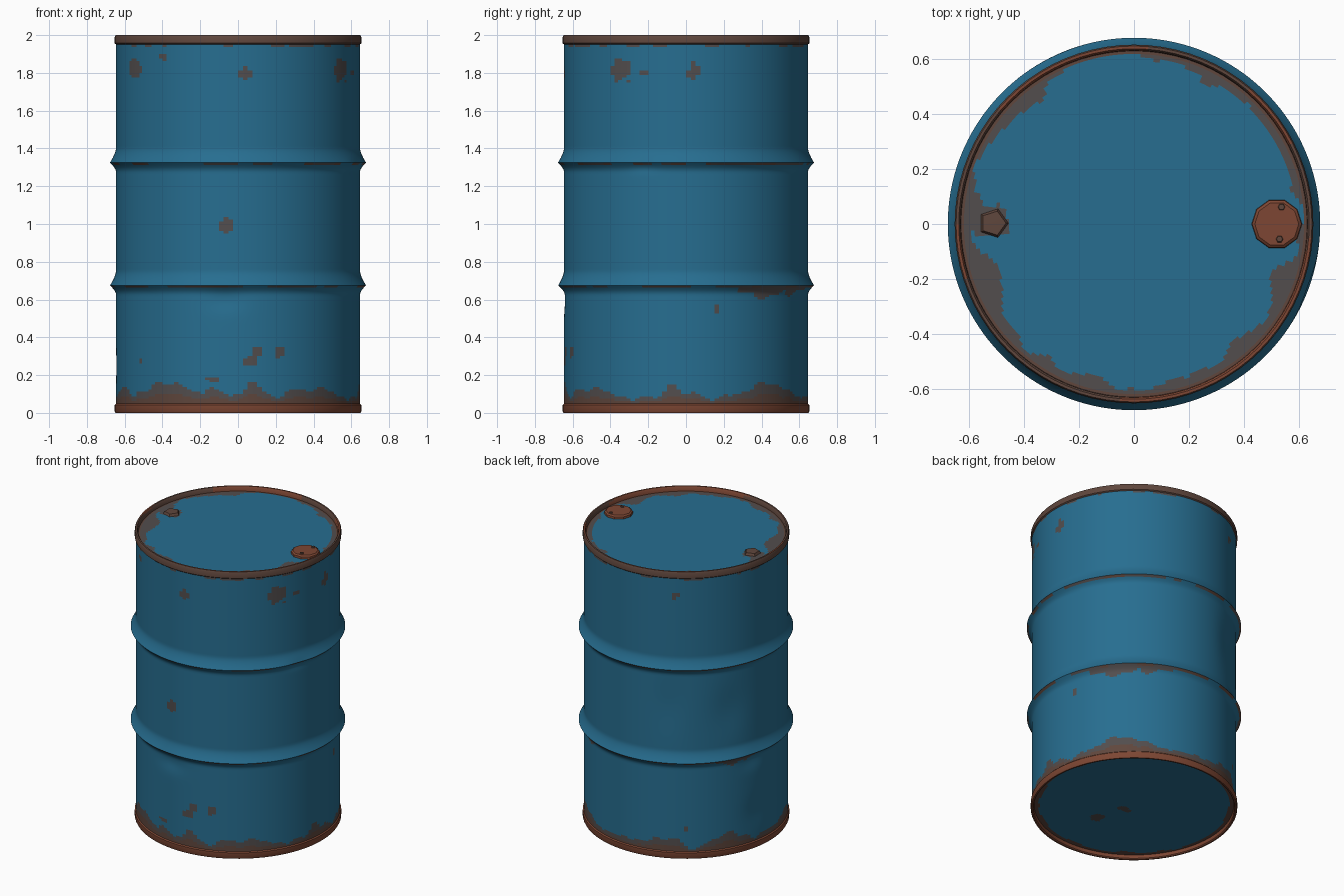
import bpy, bmesh, math
from mathutils import Vector, noise

if "Cube" in bpy.data.objects:
    bpy.data.objects.remove(bpy.data.objects["Cube"])

SEG = 160


def material(name, rgb):
    m = bpy.data.materials.new(name)
    m.diffuse_color = (*rgb, 1)
    m.use_nodes = True
    m.node_tree.nodes["Principled BSDF"].inputs["Base Color"].default_value = m.diffuse_color
    return m


BLUE, GREY, BROWN, RUST = range(4)
MATS = [material("blue paint", (0.020, 0.155, 0.280)),
        material("grey brown stain", (0.085, 0.075, 0.075)),
        material("dark brown rust", (0.115, 0.062, 0.046)),
        material("orange rust", (0.205, 0.062, 0.033))]


def rough(p, scale, seed=0.0):
    return noise.noise(Vector(p) * scale + Vector((seed, seed, seed)))


def ang_gap(a, b):
    return (a - b + 180) % 360 - 180


def finish(bm, name, rule):
    """Colour every face by a rule on its centre, then smooth shade."""
    for f in bm.faces:
        f.material_index = rule(f.calc_center_median())
    me = bpy.data.meshes.new(name)
    bm.to_mesh(me)
    bm.free()
    for m in MATS:
        me.materials.append(m)
    ob = bpy.data.objects.new(name, me)
    bpy.context.collection.objects.link(ob)
    bpy.ops.object.select_all(action='DESELECT')
    ob.select_set(True)
    bpy.context.view_layer.objects.active = ob
    bpy.ops.object.shade_smooth_by_angle(angle=math.radians(35))
    return ob


def lathe(name, profile, rule, seg=SEG, at=(0, 0), dent=None):
    """Spin (radius, z) points; radius 0 becomes a closed centre."""
    bm = bmesh.new()
    rows = []
    for r, z in profile:
        if r == 0:
            rows.append([bm.verts.new((*at, z))] * seg)
            continue
        row = []
        for k in range(seg):
            a = 2 * math.pi * k / seg
            rr = r - (dent(math.degrees(a), z) if dent else 0)
            row.append(bm.verts.new((at[0] + rr * math.cos(a), at[1] + rr * math.sin(a), z)))
        rows.append(row)
    for lo, hi in zip(rows, rows[1:]):
        for k in range(seg):
            n = (k + 1) % seg
            loop = list(dict.fromkeys((lo[k], lo[n], hi[n], hi[k])))
            bm.faces.new(loop)
    return finish(bm, name, rule)


# --- Body: straight wall with two pinched hoops ---
HOOPS = (0.675, 1.325)


def wall_radius(z):
    r = 0.646
    for h in HOOPS:
        d = z - h
        t = max(0, 1 - abs(d) / (0.075 if d > 0 else 0.045))
        r += 0.032 * t ** 1.5
    return r


# shallow dents: angle, z, angular width, height, depth
DENTS = [(-96, 0.60, 9, 0.06, 0.012), (150, 1.0, 10, 0.16, 0.010),
         (115, 1.05, 8, 0.18, 0.008), (165, 0.62, 8, 0.06, 0.010),
         (-20, 1.31, 7, 0.03, 0.008), (170, 0.25, 9, 0.10, 0.008)]


def wall_dent(a, z):
    return sum(d * math.exp(-(ang_gap(a, c) / w) ** 2 - ((z - h) / t) ** 2)
               for c, h, w, t, d in DENTS)


# rust spots: angle, z, half width, half height
SPOTS = [(-148, 1.82, .055, .05), (-128, 1.88, .02, .02), (-86.5, 1.80, .028, .035),
         (-33, 1.81, .065, .06), (-20, 1.80, .02, .02), (3.6, 1.81, .037, .045),
         (-95.5, 0.99, .036, .045), (-81, 0.325, .018, .04), (-84, 0.275, .045, .022),
         (-70, 0.315, .022, .04), (-102, 0.175, .035, .016), (15, 0.55, .016, .025),
         (-143, 0.27, .015, .015), (119, 1.83, .02, .022), (125, 0.20, .02, .02)]
# smears hanging under the lower hoop: angle, half angle, depth
SMEARS = [(48, 26, 0.065), (155, 14, 0.05)]
# taller licks of rust at the foot: angle, width, height
LICKS = [(-127, 14, .075), (-83, 4, .085), (-98, 6, .03), (-60, 9, .05), (-7, 6, .06),
         (-45, 7, .04), (45, 16, .07), (110, 12, .04), (150, 10, .06), (200, 8, .05)]


def wall_colour(p):
    a, z = math.degrees(math.atan2(p.y, p.x)), p.z
    n = rough((p.x, p.y, 0), 11)
    foot = 0.085 + 0.045 * n + sum(h * math.exp(-(ang_gap(a, c) / w) ** 2) for c, w, h in LICKS)
    if z < foot:
        return BROWN if z < 0.045 + 0.5 * (foot - 0.05) else GREY
    if z > 1.945 + 0.015 * n:
        return GREY
    for h in HOOPS:
        if -0.014 < z - h < 0 and rough(p, 6, 3) > -0.12:
            return BROWN if rough(p, 5, 7) > 0.1 else GREY
    for c, w, d in SMEARS:
        t = 1 - (ang_gap(a, c) / w) ** 2
        if t > 0 and HOOPS[0] - d * t ** .5 * (0.85 + 0.8 * n) < z < HOOPS[0]:
            return GREY
    wob = 0.45 * rough(p, 25, 5)
    for c, h, w, t in SPOTS:
        dx = math.radians(ang_gap(a, c)) * 0.645
        if math.hypot(dx / w, (z - h) / t) < 1 + wob:
            return GREY
    return BLUE


lathe("drum_body", [(wall_radius(0.04 + 0.0125 * (i - 0.2)), 0.04 + 0.0125 * (i - 0.2))
                    for i in range(155)], wall_colour, dent=wall_dent)

# --- Rolled rims ---
lathe("top_rim", [(.645, 1.95), (.653, 1.957), (.653, 1.99), (.648, 2), (.638, 2),
                  (.632, 1.992), (.630, 1.965)],
      lambda p: RUST if math.hypot(p.x, p.y) < .646 and rough(p, 3, 2) > -0.1 else BROWN, seg=80)
lathe("bottom_rim", [(.630, .03), (.634, .006), (.640, 0), (.649, 0), (.653, .008),
                     (.653, .042), (.645, .05)], lambda p: RUST, seg=80)

# --- Lid: recessed plate, rust creeping in from the edge ---
# angle, angular width, how far the rust reaches inward
CREEP = [(200, 14, .075), (-22, 12, .065), (-90, 25, .02), (130, 9, .05), (90, 5, .015),
         (40, 22, .02), (62, 4, .03), (172, 6, .05), (-50, 14, .03), (-128, 12, .02)]


def lid_colour(p):
    r, a = math.hypot(p.x, p.y), math.degrees(math.atan2(p.y, p.x))
    reach = 0.024 + 0.035 * rough(p, 12, 1)
    reach += sum(d * math.exp(-(ang_gap(a, c) / w) ** 2) for c, w, d in CREEP)
    if r > 0.618:
        return BROWN
    if r > 0.632 - reach or math.hypot(p.x + .53, (p.y - .01) * 1.3) < .075 + .03 * rough(p, 20):
        return GREY
    return BLUE


STEPS = [0.632 * i / 50 for i in range(51)]
lathe("lid", [(r, 1.968) for r in reversed(STEPS)], lid_colour)


# --- Underside: recessed plate with two stains ---
def base_colour(p):
    if math.hypot(p.x, p.y) > 0.605 + 0.03 * rough(p, 9):
        return BROWN
    for x, y, r in ((.085, -.27, .045), (.015, -.07, .04)):
        if math.hypot(p.x - x, p.y - y) < r * (1 + 0.6 * rough(p, 20)):
            return GREY
    return BLUE


lathe("base_plate", [(r, 0.028) for r in STEPS], base_colour)

# --- Bungs on the lid ---
lathe("large_bung", [(.092, 1.966), (.090, 1.982), (.080, 1.990), (0, 1.990)],
      lambda p: RUST, seg=10, at=(.52, 0))
for i, (x, y) in enumerate(((.537, .062), (.53, -.055))):
    lathe(f"large_bung_lug_{i + 1}", [(.014, 1.988), (.011, 1.996), (0, 1.996)],
          lambda p: BROWN, seg=6, at=(x, y))
lathe("small_bung", [(.056, 1.966), (.046, 1.984), (0, 1.986)],
      lambda p: BROWN, seg=5, at=(-.512, .003))
